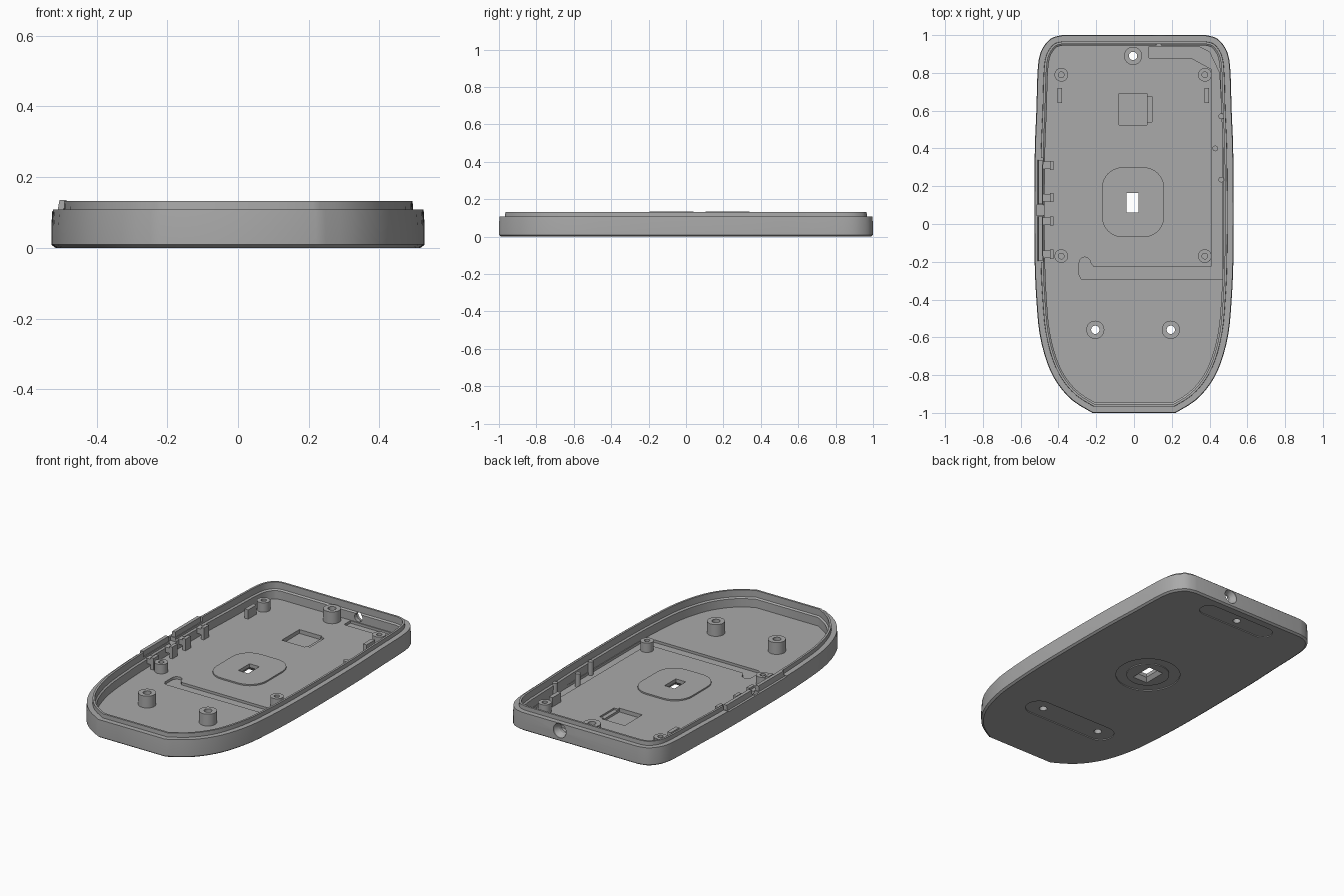
import bpy, bmesh, math
from mathutils import Vector

if "Cube" in bpy.data.objects:
    bpy.data.objects.remove(bpy.data.objects["Cube"])

grey = bpy.data.materials.new("plain grey")
grey.use_nodes = True
GREY = (0.4, 0.4, 0.4, 1)
grey.diffuse_color = GREY
grey.node_tree.nodes["Principled BSDF"].inputs["Base Color"].default_value = GREY

FLOOR, RIM, LIP = 0.035, 0.108, 0.132


def loft(name, rows, ring=False):
    """Skin a stack of (loop, z) rows; ring joins the last row to the first."""
    bm = bmesh.new()
    loops = [[bm.verts.new((x, y, z)) for x, y in pts] for pts, z in rows]
    n = len(loops[0])
    pairs = list(zip(loops, loops[1:]))
    if ring:
        pairs.append((loops[-1], loops[0]))
    else:
        bm.faces.new(loops[0])
        bm.faces.new(loops[-1])
    for a, b in pairs:
        for i in range(n):
            j = (i + 1) % n
            bm.faces.new((a[i], a[j], b[j], b[i]))
    bmesh.ops.recalc_face_normals(bm, faces=bm.faces)
    me = bpy.data.meshes.new(name)
    bm.to_mesh(me)
    bm.free()
    me.materials.append(grey)
    ob = bpy.data.objects.new(name, me)
    bpy.context.collection.objects.link(ob)
    return ob


def prism(name, pts, z0, z1):
    return loft(name, [(pts, z0), (pts, z1)])


def rect(x0, x1, y0, y1):
    return [(x0, y0), (x1, y0), (x1, y1), (x0, y1)]


def rounded(x0, x1, y0, y1, r, n=8):
    pts = []
    corners = [(x1 - r, y1 - r), (x0 + r, y1 - r), (x0 + r, y0 + r), (x1 - r, y0 + r)]
    for q, (cx, cy) in enumerate(corners):
        for k in range(n + 1):
            a = (q + k / n) * math.pi / 2
            pts.append((cx + r * math.cos(a), cy + r * math.sin(a)))
    return pts


def circle(x, y, r, n=32):
    return [(x + r * math.cos(math.tau * k / n), y + r * math.sin(math.tau * k / n))
            for k in range(n)]


def tube(name, x, y, r, hole, z0, z1):
    out, inn = circle(x, y, r), circle(x, y, hole)
    return loft(name, [(out, z0), (out, z1), (inn, z1), (inn, z0)], ring=True)


def cut(target, cutter, keep=False):
    mod = target.modifiers.new("cut", 'BOOLEAN')
    mod.operation, mod.solver, mod.object = 'DIFFERENCE', 'EXACT', cutter
    bpy.context.view_layer.objects.active = target
    bpy.ops.object.modifier_apply(modifier=mod.name)
    if not keep:
        bpy.data.objects.remove(cutter)


# Outline of the tray: smoothed half profile, mirrored
half = [(.38, 1), (.435, .985), (.475, .945), (.5, .89), (.511, .8), (.517, .6),
        (.525, .4), (.528, .1), (.526, -.2), (.517, -.4), (.5, -.58), (.46, -.735),
        (.405, -.845), (.325, -.935), (.22, -1)]


def smooth(points, steps=3):
    p = [Vector(q) for q in points]
    p = [p[0]] + p + [p[-1]]
    out = []
    for a, b, c, d in zip(p, p[1:], p[2:], p[3:]):
        for s in range(steps):
            t = s / steps
            out.append(b + (c - a) * t / 2 + (2 * a - 5 * b + 4 * c - d) * t * t / 2
                       + (3 * b - a - 3 * c + d) * t ** 3 / 2)
    return out + [p[-1]]


side = smooth(half)
outline = side + [Vector((-v.x, v.y)) for v in reversed(side)]


def inset(d):
    pts = []
    for i, v in enumerate(outline):
        a = (v - outline[i - 1]).normalized()
        b = (outline[(i + 1) % len(outline)] - v).normalized()
        na, nb = Vector((a.y, -a.x)), Vector((b.y, -b.x))
        m = (na + nb).normalized()
        w = v + m * (d / max(m.dot(na), .5))
        pts.append((w.x, w.y))
    return pts


# Tray with stepped rim, open at the top
steps = [(.012, 0), (0, .009), (0, .06), (.003, RIM), (.033, RIM), (.034, LIP),
         (.046, LIP), (.046, .092), (.055, .085), (.055, FLOOR)]
tray = loft("tray", [(inset(d), z) for d, z in steps])

# Cable channel in the floor with a hooked end
hook = [(-.26 + .03 * math.cos(a * math.pi / 6), -.205 + .03 * math.sin(a * math.pi / 6))
        for a in range(7)]
channel = [(.468, -.295), (.468, .5), (.452, .8), (.40, .91), (.34, .94), (.08, .94),
           (.08, .88), (.30, .88), (.41, .82), (.41, -.225), (-.215, -.225)]
channel += hook + [(-.29, -.27), (-.28, -.29), (-.265, -.295)]
cut(tray, prism("channel_cutter", channel, .02, .06))

# Square pocket with side tab
cut(tray, prism("pocket_cutter", rect(-.08, .07, .525, .69), .012, .06))
cut(tray, prism("tab_cutter", rect(.06, .095, .54, .675), .025, .06))

# Recesses for the feet and the ring underneath
cut(tray, prism("front_foot_cutter", rounded(-.3, .3, -.635, -.485, .074), -.01, .006))
cut(tray, prism("back_foot_cutter", rounded(-.25, .25, .835, .945, .054), -.01, .006))
cut(tray, tube("ring_cutter", -.005, .115, .18, .12, -.01, .006))

# Raised sensor pad and its window
pad = prism("sensor_pad", rounded(-.17, .16, -.07, .3, .11), FLOOR - .01, FLOOR + .008)
window = loft("window_cutter", [(rect(-.065, .05, .035, .19), -.01),
                                (rect(-.04, .025, .06, .165), .022),
                                (rect(-.04, .025, .06, .165), .08)])
cut(pad, window, keep=True)
cut(tray, window)

# Screw bosses: three run through the floor, four are blind
for name, x, y in [("back_boss", -.005, .89), ("left_front_boss", .195, -.56),
                   ("right_front_boss", -.205, -.56)]:
    cut(tray, prism("hole_cutter", circle(x, y, .022), -.05, .2))
    tube(name, x, y, .048, .022, FLOOR - .01, .105)
for y in (.79, -.17):
    for x in (-.385, .375):
        tube("small_boss", x, y, .036, .015, FLOOR - .01, .09)

# Upright ribs and locating pins
for x in (-.393, .385):
    prism("rib", rect(x - .012, x + .012, .64, .72), FLOOR - .01, .09)
for x, y in [(.462, .57), (.43, .4), (.462, .235)]:
    prism("pin", circle(x, y, .015, 16), .01, .1)

# Cable hole through the back wall, countersunk outside
hole = loft("cable_hole_cutter", [(circle(0, 0, .026), -.2), (circle(0, 0, .026), .0),
                                  (circle(0, 0, .042), .025), (circle(0, 0, .042), .1)])
hole.rotation_euler.x = -math.pi / 2
hole.location = (.13, .965, .066)
cut(tray, hole)

# Side button opening: lip removed, two tabs and four clips
cut(tray, prism("opening_cutter", rect(-.6, -.45, -.2, .35), RIM - .004, .2))
cut(tray, prism("notch_cutter", rect(-.515, -.45, .045, .1), .08, .2))
for y0, y1 in [(-.195, .04), (.105, .34)]:
    tab = [(-.512, .095), (-.505, .135), (-.485, .135), (-.485, .095)]
    ob = loft("button_tab", [(tab, y0), (tab, y1)])
    ob.rotation_euler.x = math.pi / 2
    ob.scale.z = -1
for y in (-.16, .015, .14, .31):
    prism("clip_arm", rect(-.485, -.425, y - .02, y + .02), .06, .092)
    prism("clip_post", rect(-.445, -.425, y - .024, y + .024), FLOOR - .01, .105)

# Smooth shading with crisp edges
bpy.ops.object.select_all(action='DESELECT')
for ob in bpy.context.scene.objects:
    if ob.type == 'MESH':
        ob.select_set(True)
        bpy.context.view_layer.objects.active = ob
bpy.ops.object.shade_smooth_by_angle(angle=math.radians(30))
